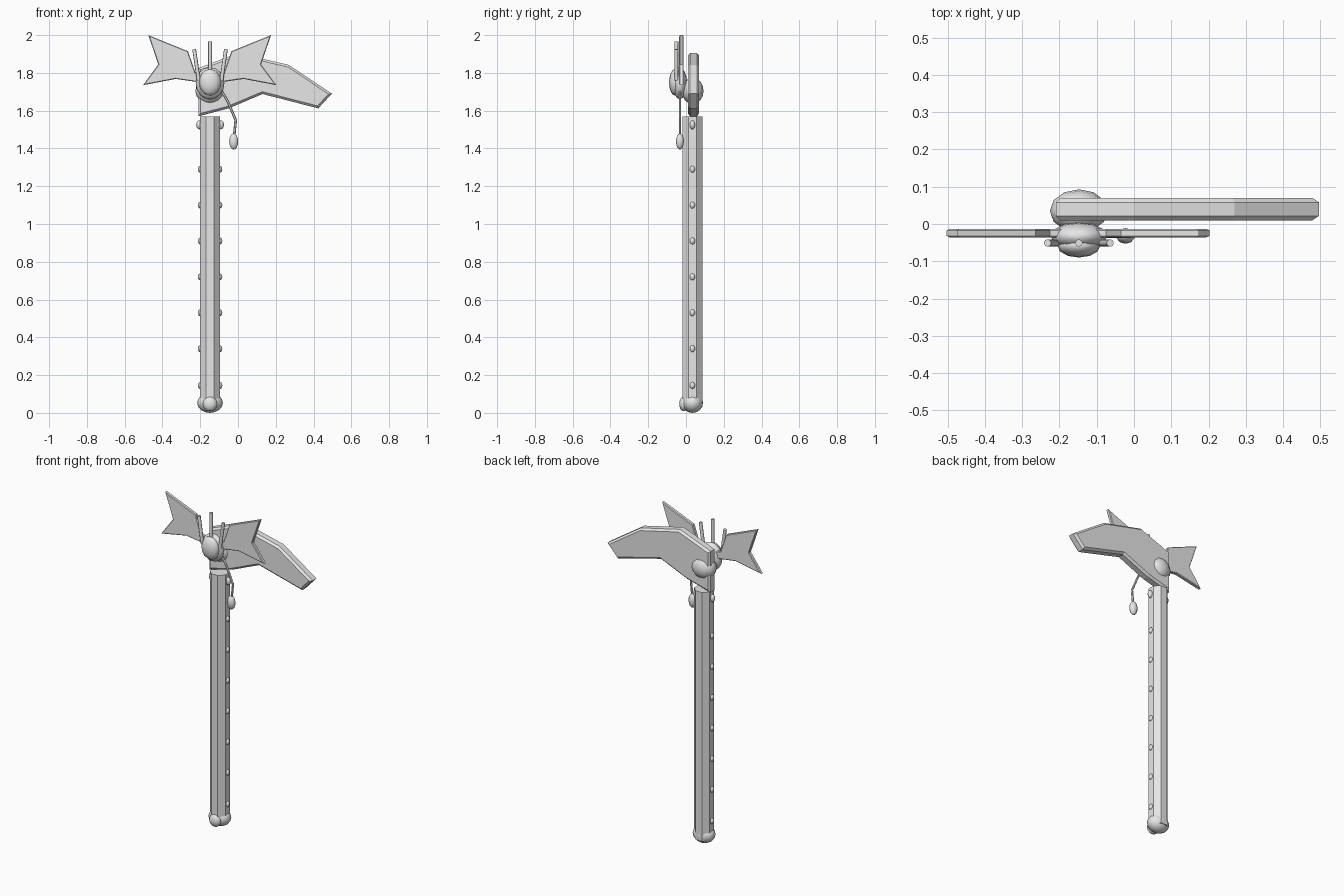
import bpy, bmesh, math
from mathutils import Vector

if "Cube" in bpy.data.objects:
    bpy.data.objects.remove(bpy.data.objects["Cube"])

grey = bpy.data.materials.new("light_grey")
grey.diffuse_color = (0.8, 0.8, 0.8, 1)
grey.use_nodes = True
grey.node_tree.nodes["Principled BSDF"].inputs["Base Color"].default_value = grey.diffuse_color
CX, CY = -0.148, 0.034   # handle axis


def finish(name, bm, smooth=False):
    bmesh.ops.recalc_face_normals(bm, faces=bm.faces[:])
    me = bpy.data.meshes.new(name)
    bm.to_mesh(me)
    bm.free()
    me.materials.append(grey)
    for p in me.polygons:
        p.use_smooth = smooth
    ob = bpy.data.objects.new(name, me)
    bpy.context.collection.objects.link(ob)
    return ob


def ball(name, loc, size, seg=12, rings=8):
    bm = bmesh.new()
    bmesh.ops.create_uvsphere(bm, u_segments=seg, v_segments=rings, radius=1)
    for v in bm.verts:
        v.co = Vector(a * b for a, b in zip(v.co, size))
    ob = finish(name, bm, True)
    ob.location = loc
    return ob


def plate(name, pts, y0, y1, bevel):
    """Extruded front-view outline with chamfered rims."""
    bm = bmesh.new()
    f = bm.faces.new([bm.verts.new((x, y0, z)) for x, z in pts])
    r = bmesh.ops.extrude_face_region(bm, geom=[f])
    for v in r["geom"]:
        if isinstance(v, bmesh.types.BMVert):
            v.co.y = y1
    rim = [e for e in bm.edges if abs(e.verts[0].co.y - e.verts[1].co.y) < 1e-5]
    bmesh.ops.bevel(bm, geom=rim, offset=bevel, segments=1, affect='EDGES')
    return finish(name, bm)


def rod(name, a, b, r, seg=8):
    a, b = Vector(a), Vector(b)
    bm = bmesh.new()
    bmesh.ops.create_cone(bm, cap_ends=True, segments=seg, radius1=r, radius2=r,
                          depth=(b - a).length)
    ob = finish(name, bm, True)
    ob.location = (a + b) / 2
    ob.rotation_mode = 'QUATERNION'
    ob.rotation_quaternion = (b - a).to_track_quat('Z', 'Y')
    bpy.context.view_layer.objects.active = ob
    ob.select_set(True)
    bpy.ops.object.shade_smooth_by_angle(angle=math.radians(50))
    ob.select_set(False)
    return ob


# Octagonal handle
bm = bmesh.new()
bmesh.ops.create_cone(bm, cap_ends=True, segments=8, depth=1.54,
                      radius1=0.0525 / math.cos(math.pi / 8),
                      radius2=0.0525 / math.cos(math.pi / 8))
if abs(max(v.co.x for v in bm.verts) - 0.0525) > 1e-3:   # flats face the axes
    c, s = math.cos(math.pi / 8), math.sin(math.pi / 8)
    for v in bm.verts:
        x, y = v.co.x, v.co.y
        v.co.x, v.co.y = c * x - s * y, s * x + c * y
finish("handle", bm).location = (CX, CY, 0.80)

# Studs down both sides of the handle
for side in (-1, 1):
    for i, z in enumerate((0.145, 0.34, 0.53, 0.72, 0.91, 1.10, 1.29)):
        ball(f"stud_{i}_{side}", (CX + side * 0.053, CY, z), (0.012, 0.014, 0.018), 8, 6)
    ball(f"top_stud_{side}", (CX + side * 0.056, CY, 1.525), (0.018, 0.014, 0.024), 8, 6)

# Pommel and its front knob
ball("pommel", (CX, CY, 0.053), (0.068, 0.056, 0.053))
ball("pommel_knob", (CX, -0.012, 0.048), (0.038, 0.024, 0.039))

# Curved pick blade
plate("blade", [(-0.21, 1.57), (-0.05, 1.612), (0.13, 1.688), (0.425, 1.612),
                (0.497, 1.69), (0.27, 1.842), (0.0, 1.905), (-0.21, 1.825)],
      0.01, 0.07, 0.012)

# Hub through the blade, body and face in front
ball("hub", (CX, 0.035, 1.705), (0.078, 0.058, 0.07))
ball("body", (CX, -0.033, 1.745), (0.076, 0.038, 0.085))
ball("face", (CX, -0.058, 1.75), (0.058, 0.032, 0.07))

# Pair of forked wings
wing = [(-0.475, 2.0), (-0.265, 1.915), (-0.225, 1.80), (-0.17, 1.79),
        (-0.17, 1.745), (-0.33, 1.768), (-0.503, 1.735), (-0.422, 1.845)]
plate("left_wing", wing, -0.036, -0.013, 0.004)
plate("right_wing", [(2 * -0.15 - x, z) for x, z in wing], -0.036, -0.013, 0.004)

# Three feelers
rod("middle_feeler", (CX, -0.051, 1.76), (CX, -0.051, 1.967), 0.01)
for side in (-1, 1):
    rod(f"side_feeler_{side}", (CX + side * 0.06, -0.051, 1.76),
        (CX + side * 0.084, -0.051, 1.925), 0.01)

# Hanging cord with bead
path = [(-0.085, -0.032, 1.70), (-0.057, -0.032, 1.655), (-0.012, -0.032, 1.55),
        (-0.021, -0.032, 1.46)]
for i in range(3):
    rod(f"cord_{i}", path[i], path[i + 1], 0.007, 6)
ball("bead", (-0.023, -0.032, 1.437), (0.025, 0.021, 0.043), 10, 8)
